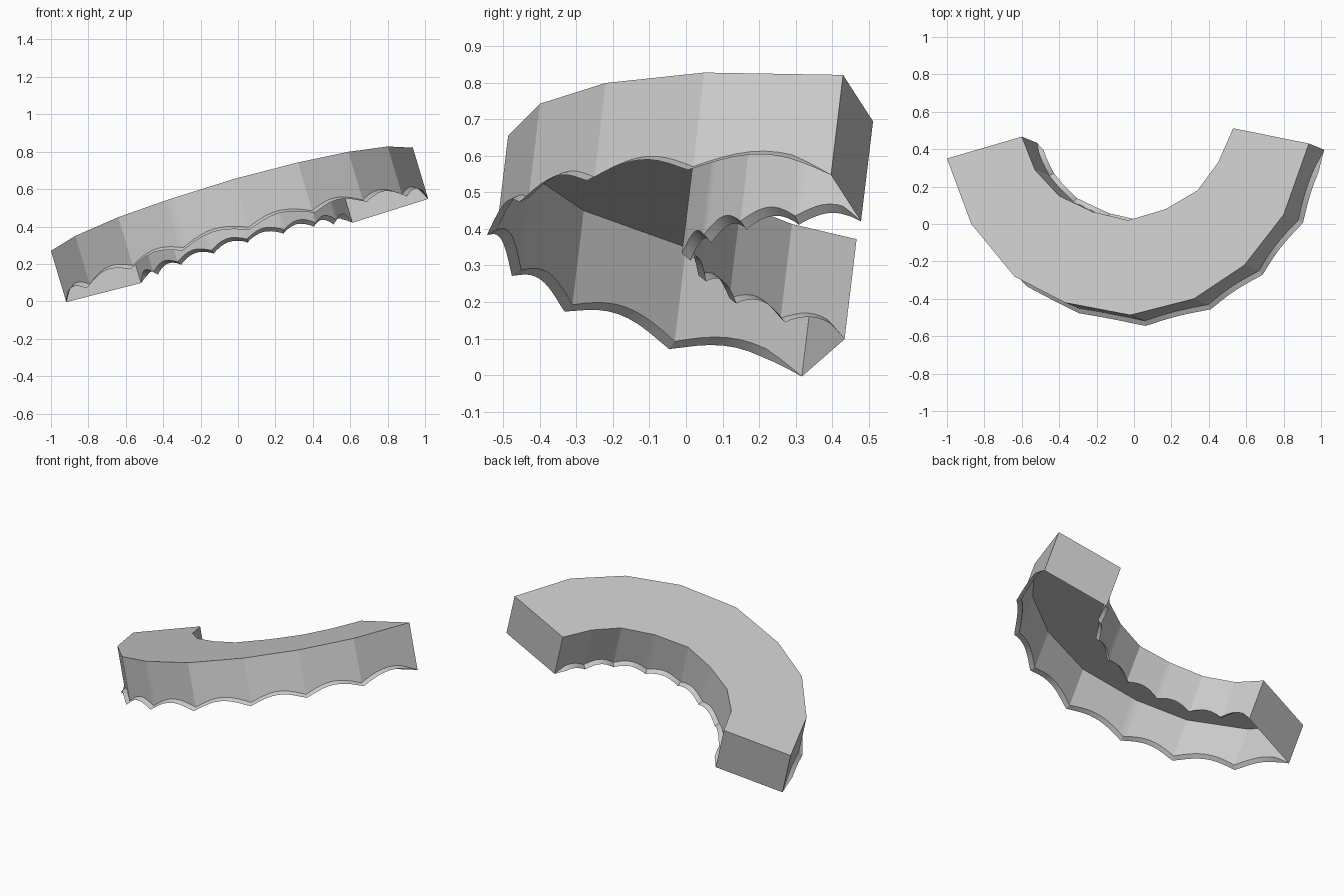
import bpy, bmesh, math
from mathutils import Vector

cube = bpy.data.objects.get("Cube")
if cube:
    bpy.data.objects.remove(cube, do_unlink=True)

# One canvas colour
canvas = bpy.data.materials.new("grey_canvas")
canvas.use_nodes = True
canvas.diffuse_color = (0.6, 0.6, 0.6, 1)
canvas.node_tree.nodes["Principled BSDF"].inputs["Base Color"].default_value = (0.6, 0.6, 0.6, 1)

# Plan outlines of the tilted canopy, left to right
OUTER = [(-1, .35), (-.87, 0), (-.64, -.28), (-.37, -.42), (-.02, -.487),
         (.32, -.4), (.59, -.22), (.80, .05), (.935, .43)]
INNER = [(-.6, .467), (-.53, .29), (-.40, .15), (-.22, .065), (-.03, .02),
         (.17, .08), (.34, .18), (.45, .33), (.53, .512)]
DROP = Vector((.082, -.033, -.274))   # hanging direction and full depth
STEPS = 10


def on_plane(p):
    x, y = p
    return Vector((x, y, .27 + .29 * (x + 1) - .12 * (y - .35)))


outer = [on_plane(p) for p in OUTER]
inner = [on_plane(p) for p in INNER]


def make(name, faces):
    """Build a sheet from lists of corner points, merging shared corners."""
    bm = bmesh.new()
    for corners in faces:
        bm.faces.new([bm.verts.new(c) for c in corners])
    bmesh.ops.remove_doubles(bm, verts=bm.verts, dist=1e-5)
    mesh = bpy.data.meshes.new(name)
    bm.to_mesh(mesh)
    bm.free()
    mesh.materials.append(canvas)
    obj = bpy.data.objects.new(name, mesh)
    bpy.context.collection.objects.link(obj)
    return obj


def valance(name, path, side):
    """Hanging wall with one scallop per panel and a hem tucked inward."""
    tops, depths = [], []
    for i, (a, b) in enumerate(zip(path, path[1:])):
        rise = (.02 + .07 * (b - a).length) / DROP.length
        for k in range(STEPS):
            t = k / STEPS
            tops.append(a.lerp(b, t))
            depths.append(1 - rise * math.sin(math.pi * t))
    tops.append(path[-1])
    depths.append(1)
    columns = []
    last = len(tops) - 1
    for i, (p, depth) in enumerate(zip(tops, depths)):
        along = tops[min(i + 1, last)] - tops[max(i - 1, 0)]
        tuck = along.cross(DROP).normalized() * side
        taper = min(1, i / 3, (last - i) / 3)
        columns.append([p, p + DROP * depth * .5,
                        p + DROP * (depth - .06 * taper),
                        p + DROP * depth + tuck * .025 * taper])
    faces = []
    for c, n in zip(columns, columns[1:]):
        for r in range(3):
            quad = [c[r], c[r + 1], n[r + 1], n[r]]
            faces.append(quad if side < 0 else quad[::-1])
    obj = make(name, faces)
    bpy.ops.object.select_all(action='DESELECT')
    obj.select_set(True)
    bpy.context.view_layer.objects.active = obj
    bpy.ops.object.shade_smooth_by_angle(angle=math.radians(18))


# Roof sheet, scalloped walls and plain end panels
make("canopy_top", [outer + inner[::-1]])
valance("outer_valance", outer, -1)
valance("inner_valance", inner, 1)
for name, i in (("right_end_panel", 0), ("left_end_panel", -1)):
    quad = [outer[i], inner[i], inner[i] + DROP, outer[i] + DROP]
    make(name, [quad if i == 0 else quad[::-1]])
